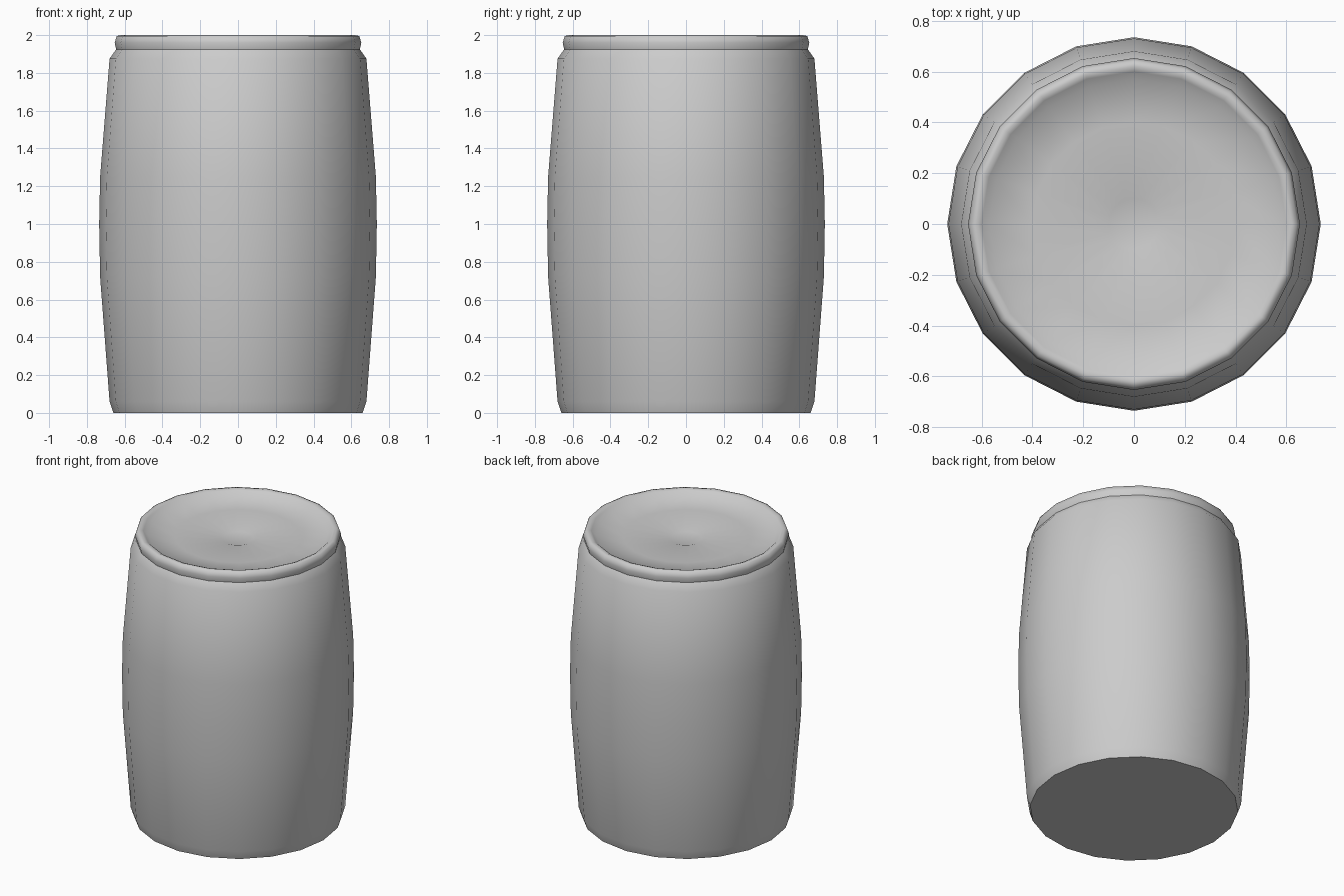
import bpy, bmesh, math

if "Cube" in bpy.data.objects:
    bpy.data.objects.remove(bpy.data.objects["Cube"])

SIDES = 20


def lathe(name, profile):
    """Revolve (radius, z) points around z; radius 0 becomes a single pole."""
    bm = bmesh.new()
    rings = []
    for r, z in profile:
        if r == 0:
            rings.append([bm.verts.new((0, 0, z))] * SIDES)
        else:
            rings.append([bm.verts.new((r * math.cos(2 * math.pi * i / SIDES),
                                        r * math.sin(2 * math.pi * i / SIDES), z))
                          for i in range(SIDES)])
    for low, high in zip(rings, rings[1:]):
        for i in range(SIDES):
            j = (i + 1) % SIDES
            quad = [low[i], low[j], high[j], high[i]]
            bm.faces.new(list(dict.fromkeys(quad)))
    mesh = bpy.data.meshes.new(name)
    bm.to_mesh(mesh)
    bm.free()
    obj = bpy.data.objects.new(name, mesh)
    bpy.context.collection.objects.link(obj)
    bpy.ops.object.select_all(action='DESELECT')
    bpy.context.view_layer.objects.active = obj
    obj.select_set(True)
    bpy.ops.object.shade_smooth_by_angle(angle=math.radians(62))
    return obj


# Bulging barrel wall with flat base
lathe("barrel_body", [(0, 0), (0.66, 0), (0.68, 0.06), (0.73, 0.72), (0.735, 1.0),
                      (0.73, 1.25), (0.68, 1.875), (0.645, 1.925)])

# Rolled rim and shallow dished lid with a small central dimple
lathe("barrel_lid", [(0.645, 1.925), (0.653, 1.96), (0.642, 1.995), (0.62, 2.0),
                     (0.60, 1.992), (0.57, 1.965), (0.40, 1.95), (0.115, 1.94),
                     (0.10, 1.935), (0, 1.935)])
